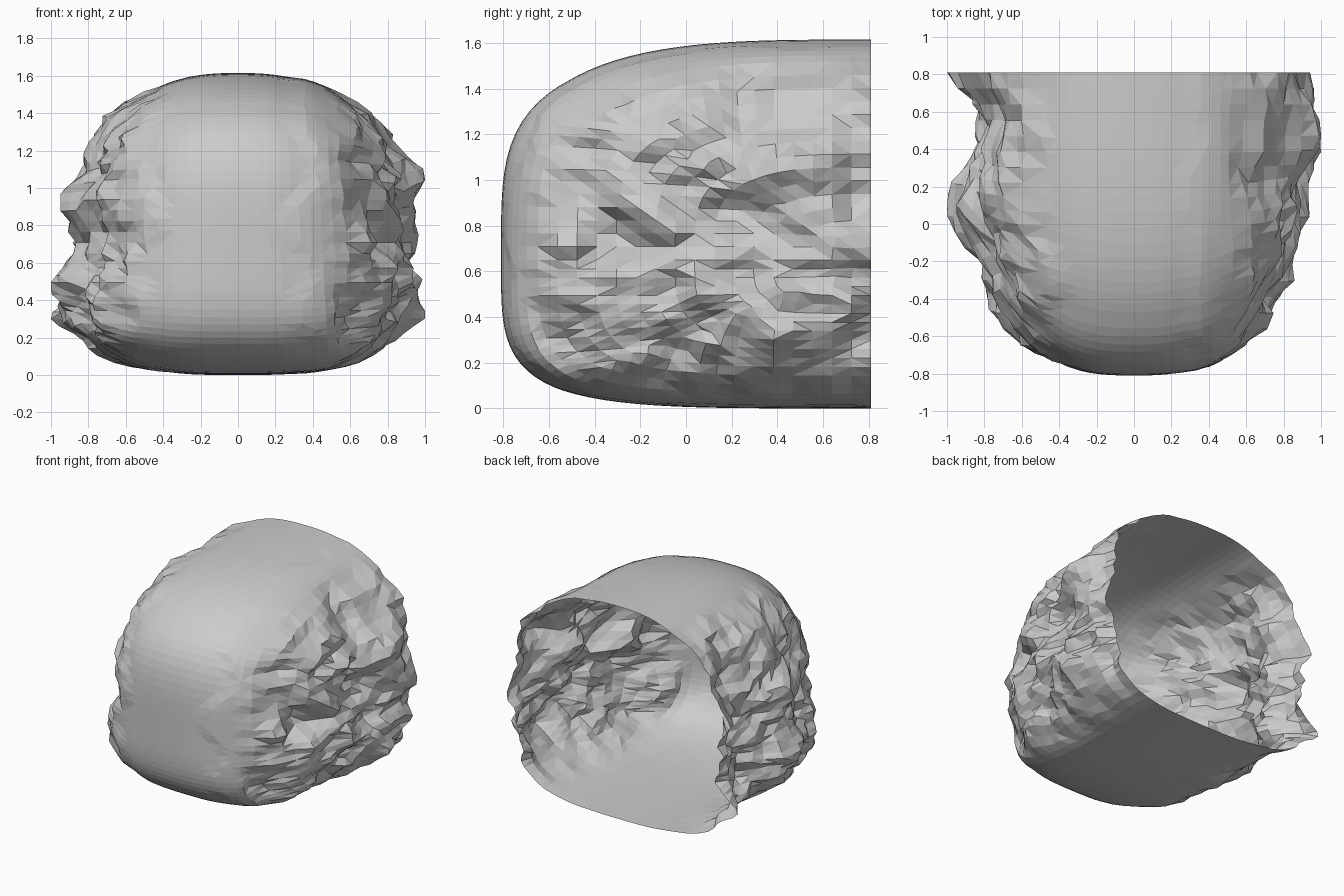
import bpy, bmesh, math
from mathutils import Vector, noise

cube = bpy.data.objects.get("Cube")
if cube:
    bpy.data.objects.remove(cube, do_unlink=True)

# Main dimensions: the open rim lies in the plane y = BACK
BACK, MID_Z, DEPTH, UP, DOWN, HALF_W = 0.81, 0.65, 1.62, 0.965, 0.65, 0.82
R0 = 0.9                       # where the side walls meet the smooth band
NX, NY, NZ = 18, 17, 30        # divisions across, along and up

# Large bulges and hollows of the side walls: side, y, z, push, radius
LUMPS = [(-1, .10, .45, .17, .20), (-1, .02, .95, .09, .18), (-1, .54, .85, -.15, .2),
         (-1, .52, .40, -.08, .18), (-1, .54, 1.2, -.11, .2), (-1, .80, .30, .12, .13),
         (-1, .82, .95, .09, .15), (-1, -.45, .30, .05, .18), (-1, .20, 1.30, .05, .18),
         (-1, -.20, .70, -.06, .15), (-1, .40, .15, -.05, .15),
         (1, .50, 1.05, .14, .20), (1, -.05, .62, .08, .18), (1, .45, .35, .13, .22),
         (1, -.30, .75, -.07, .13), (1, .15, .80, -.05, .14), (1, .75, .70, .08, .20),
         (1, -.25, 1.0, .06, .14), (1, .25, 1.33, -.05, .13), (1, -.52, .65, .03, .14)]


def smooth(a, b, t):
    t = min(1, max(0, (t - a) / (b - a)))
    return t * t * (3 - 2 * t)


def shell_point(c):
    """Map a point on a half box to the rounded shell."""
    x, y, z = c
    m = max(abs(y), abs(z), 1e-6)
    slope = z / m
    n = 3.95 - 0.55 * slope
    p = 2.9 - 0.35 * slope * smooth(0, 1, m)
    fall = lambda t: max(0, 1 - abs(t) ** p) ** (1 / p)
    if abs(x) > 0.999:
        r = R0 * m
        x = math.copysign(fall(r), x)
    else:
        x *= fall(R0)
        r = fall(x)
    k = r / (abs(y) ** n + abs(z) ** n + 1e-12) ** (1 / n)
    return Vector((x * HALF_W, BACK + DEPTH * y * k, MID_Z + z * k * (UP if z > 0 else DOWN)))


def roughen(v):
    """Push the side walls in and out to make them craggy, within the full width."""
    side = 1 if v.x > 0 else -1
    rough = smooth(0.38, 0.64, abs(v.x))
    push = sum(a * math.exp(-((v.y - y) ** 2 + (v.z - z) ** 2) / (r * r))
               for s, y, z, a, r in LUMPS if s == side)
    q = Vector((side * 7, v.y, v.z))
    push += 0.06 * noise.noise(q * 2.6) + 0.06 * noise.noise(q * 5)
    push += 0.05 * noise.noise(Vector((q.x, v.y * 5, v.z * 11)))
    push += 0.05 * noise.noise(q * 9)
    # Irregular low ledge where the smooth cap ends
    edge = 0.30 if side > 0 else 0.42
    ledge = 0.05 * smooth(edge, edge + 0.05, abs(v.x) + 0.2 * noise.noise(q * 3))
    reach = min(1, abs(v.x) + push * rough + ledge * smooth(0.1, 0.3, abs(v.x)))
    return Vector((side * reach, v.y, v.z))


bm = bmesh.new()
welded = {}


def vert(c):
    key = tuple(round(t, 4) for t in c)
    if key not in welded:
        welded[key] = bm.verts.new(roughen(shell_point(c)))
    return welded[key]


def sheet(nu, nv, place):
    for i in range(nu):
        for j in range(nv):
            corners = [(i, j), (i + 1, j), (i + 1, j + 1), (i, j + 1)]
            bm.faces.new([vert(place(a / nu, b / nv)) for a, b in corners])


# Craggy side walls, smooth roof and floor, rounded front; the back stays open
for s in (-1, 1):
    sheet(NY, NZ, lambda u, v: (s, -u, 2 * v - 1))
    sheet(NX, NY, lambda u, v: (2 * u - 1, -v, s))
sheet(NX, NZ, lambda u, v: (2 * u - 1, -1, 2 * v - 1))

bmesh.ops.recalc_face_normals(bm, faces=bm.faces)
front = min(bm.faces, key=lambda f: f.calc_center_median().y)
if front.normal.y > 0:
    bmesh.ops.reverse_faces(bm, faces=bm.faces)
bmesh.ops.triangulate(bm, faces=bm.faces)

mesh = bpy.data.meshes.new("rock_shell")
bm.to_mesh(mesh)
bm.free()
rock = bpy.data.objects.new("rock_shell", mesh)
bpy.context.collection.objects.link(rock)

# Plain stone colour
stone = bpy.data.materials.new("stone_grey")
stone.use_nodes = True
colour = (0.6, 0.6, 0.6, 1)
stone.diffuse_color = colour
stone.node_tree.nodes["Principled BSDF"].inputs["Base Color"].default_value = colour
mesh.materials.append(stone)
